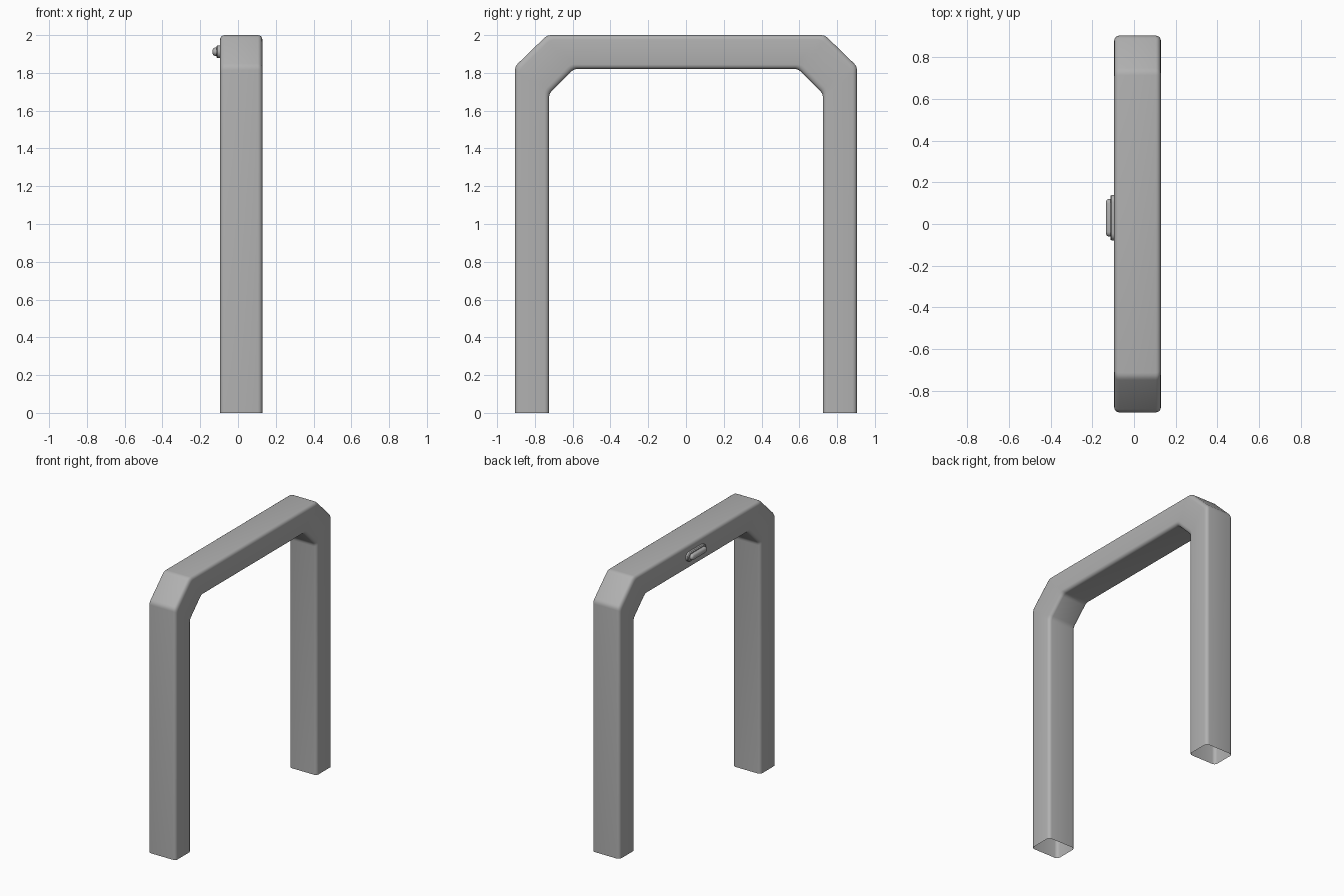
import bpy, bmesh, math
from mathutils import Vector

if "Cube" in bpy.data.objects:
    bpy.data.objects.remove(bpy.data.objects["Cube"])

# Dark grey paint shared by all parts
GREY = bpy.data.materials.new("dark_grey")
GREY.diffuse_color = (0.44, 0.44, 0.44, 1)
GREY.use_nodes = True
GREY.node_tree.nodes["Principled BSDF"].inputs["Base Color"].default_value = GREY.diffuse_color


def loft(name, rings, cap_end=False):
    """Skin a list of closed rings into one smooth-shaded object."""
    bm = bmesh.new()
    loops = [[bm.verts.new(p) for p in r] for r in rings]
    n = len(rings[0])
    for a, b in zip(loops, loops[1:]):
        for i in range(n):
            j = (i + 1) % n
            bm.faces.new((a[i], a[j], b[j], b[i]))
    if cap_end:
        bm.faces.new(loops[-1])
    bmesh.ops.recalc_face_normals(bm, faces=bm.faces)
    me = bpy.data.meshes.new(name)
    bm.to_mesh(me)
    bm.free()
    me.materials.append(GREY)
    ob = bpy.data.objects.new(name, me)
    bpy.context.collection.objects.link(ob)
    bpy.ops.object.select_all(action='DESELECT')
    ob.select_set(True)
    bpy.context.view_layer.objects.active = ob
    bpy.ops.object.shade_smooth_by_angle(angle=math.radians(35))
    return ob


def soften(half, d=0.02):
    """Mirror half a (y, z) path and round its corners slightly."""
    pts = [Vector(p) for p in half]
    pts += [Vector((-p.x, p.y)) for p in reversed(pts)]
    out = [pts[0]]
    for a, b, c in zip(pts, pts[1:], pts[2:]):
        s, e = b + (a - b).normalized() * d, b + (c - b).normalized() * d
        for t in (0, 0.33, 0.67, 1):
            out.append(s * (1 - t) ** 2 + b * 2 * t * (1 - t) + e * t * t)
    return out + [pts[-1]]


# Arch frame: rounded box section swept round a chamfered arch, open feet
outer = soften([(0.905, 0), (0.905, 1.835), (0.735, 2.0)])
inner = soften([(0.725, 0), (0.725, 1.69), (0.593, 1.821)])
X0, X1, W, R = -0.095, 0.129, 0.18, 0.024
section = []
for cx, cw, start in ((X1 - R, W - R, 0), (X0 + R, W - R, 90),
                      (X0 + R, R, 180), (X1 - R, R, 270)):
    for k in range(5):
        a = math.radians(start + k * 22.5)
        section.append((cx + R * math.cos(a), (cw + R * math.sin(a)) / W))
rings = []
for o, i in zip(outer, inner):
    rings.append([(x, *(i.lerp(o, t))) for x, t in section])
loft("arch_frame", rings)


# Button: stacked pill outlines on the rear face of the crossbar
def pill(x, h, length, cy=0.03, cz=1.912, n=10):
    ring = []
    for side in (1, -1):
        for k in range(n + 1):
            a = math.pi * k / n - math.pi / 2
            ring.append((x, cy + side * (length - h + h * math.cos(a)),
                         cz + side * h * math.sin(a)))
    return ring


loft("button_base", [pill(-0.09, 0.034, 0.109), pill(-0.108, 0.034, 0.109),
                     pill(-0.114, 0.029, 0.104)], cap_end=True)
loft("button_cap", [pill(-0.11, 0.022, 0.09), pill(-0.122, 0.022, 0.09),
                    pill(-0.13, 0.018, 0.086), pill(-0.135, 0.01, 0.078)],
     cap_end=True)
